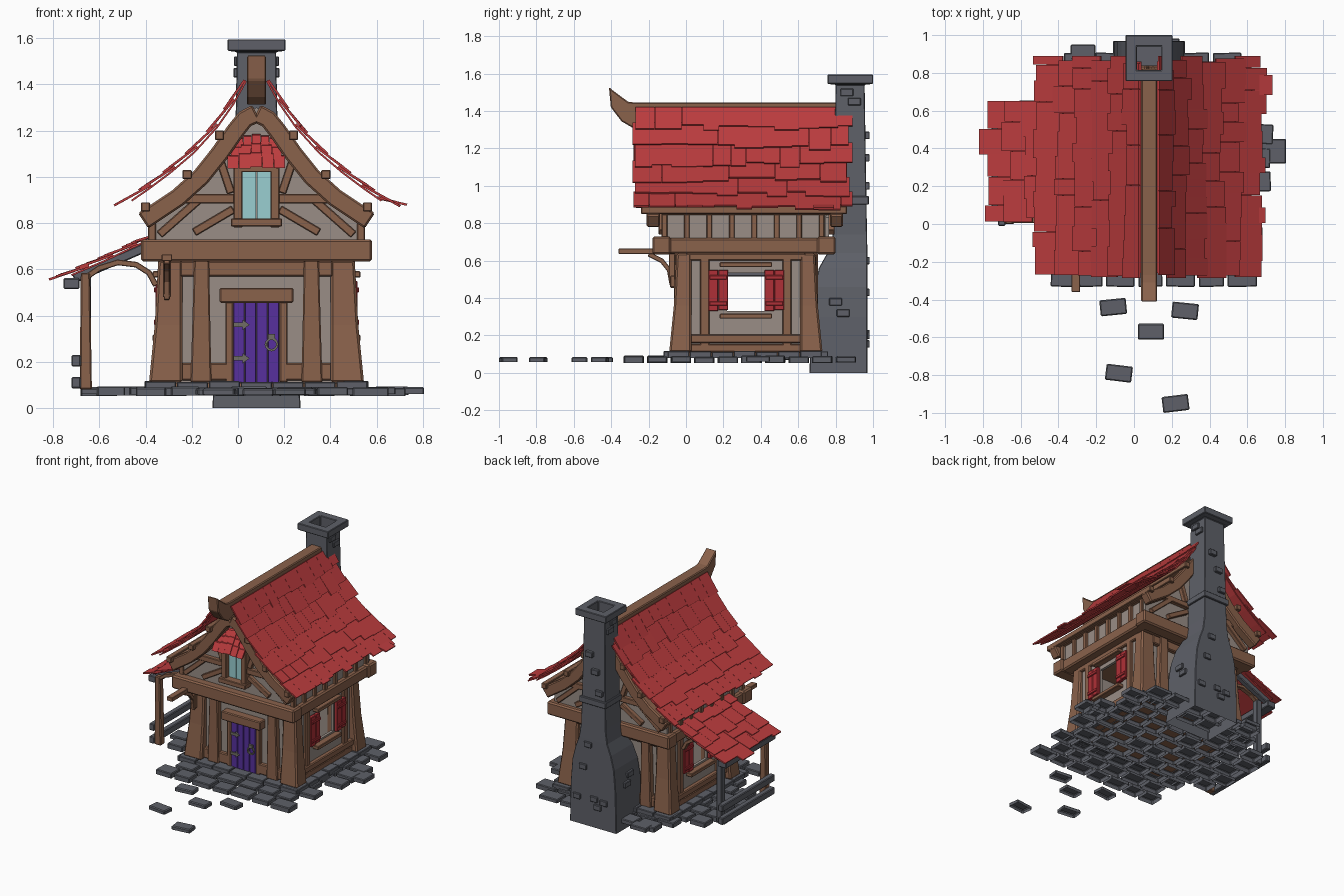
import bpy, bmesh, math, random
from mathutils import Vector

if "Cube" in bpy.data.objects:
    bpy.data.objects.remove(bpy.data.objects["Cube"])
random.seed(4)
U = random.uniform
C = 0.08   # house centre line in x
YC = 0.32  # house centre line in y

def mat(name, r, g, b):
    m = bpy.data.materials.new(name)
    m.diffuse_color = (r, g, b, 1)
    m.use_nodes = True
    m.node_tree.nodes["Principled BSDF"].inputs["Base Color"].default_value = m.diffuse_color
    return m
STONE = mat("stone grey", .112, .118, .139)
WOOD = mat("timber brown", .255, .122, .071)
PLASTER = mat("plaster", .32, .27, .24)
ROOF = mat("roof red", .50, .045, .048)
SHUT = mat("shutter crimson", .43, .03, .038)
DOOR = mat("door purple", .095, .03, .34)
GLASS = mat("glass teal", .32, .62, .64)
IRON = mat("iron", .16, .15, .13)

parts = []
def new(name, m, bevel=.006):
    bm = bmesh.new()
    parts.append((name, m, bevel, bm))
    return bm

def loft(bm, secs, cap0=True, cap1=True):
    rings = [[bm.verts.new(p) for p in s] for s in secs]
    n = len(rings[0])
    for a, b in zip(rings, rings[1:]):
        for i in range(n):
            j = (i + 1) % n
            bm.faces.new((a[i], a[j], b[j], b[i]))
    if cap0: bm.faces.new(rings[0])
    if cap1: bm.faces.new(rings[-1])

def rect(x0, x1, y0, y1, z):
    return [(x0, y0, z), (x1, y0, z), (x1, y1, z), (x0, y1, z)]
def box(bm, x0, x1, y0, y1, z0, z1):
    loft(bm, [rect(x0, x1, y0, y1, z0), rect(x0, x1, y0, y1, z1)])
def sbox(bm, d0, d1, y0, y1, z0, z1):  # same box on both sides of the house
    for s in (-1, 1):
        box(bm, *sorted((C + s*d0, C + s*d1)), y0, y1, z0, z1)
def slab(bm, x, y, z0, z1, w, d, ang=0):  # paving stone, open underneath
    c, s = math.cos(ang), math.sin(ang)
    sec = lambda z: [(x + c*a*w/2 - s*b*d/2, y + s*a*w/2 + c*b*d/2, z)
                     for a, b in ((-1, -1), (1, -1), (1, 1), (-1, 1))]
    loft(bm, [sec(z0), sec(z1)], cap0=False)
def ribbon(bm, pts, w, lo, hi, axis='y'):  # band of width w along a path
    P = [Vector(p) for p in pts]
    secs = []
    for i, p in enumerate(P):
        t = (P[min(i+1, len(P)-1)] - P[max(i-1, 0)]).normalized()
        n = Vector((-t.y, t.x)) * w / 2
        a, b = p + n, p - n
        q = [(a, lo), (a, hi), (b, hi), (b, lo)]
        secs.append([(v.x, k, v.y) if axis == 'y' else (k, v.x, v.y) for v, k in q])
    loft(bm, secs)
def side(path, s):
    return [(C + s*d, z) for d, z in path]

def at(path, t):
    P = [Vector(p) for p in path]
    for i, (a, b) in enumerate(zip(P, P[1:])):
        l = (b - a).length
        if t <= l or i == len(P) - 2:
            return a + (b - a) * t / l
        t -= l
def shingles(bm, path, rows, y0, y1, s, jag=.025):
    L = sum((Vector(b) - Vector(a)).length for a, b in zip(path, path[1:]))
    for r in range(rows):
        y = y0 + U(-.012, .012)
        while y < y1 - .03:
            w = min(U(.08, .16), y1 + .01 - y)
            p = at(path, max(0, L*r/rows - .035))
            q = at(path, L*(r+1)/rows + U(-jag, jag))
            t = (q - p).normalized()
            n = Vector((-t.y, t.x))
            secs = []
            for v, off in ((p, .002), (q, .015)):
                a, b = v + n*off, v + n*(off + .01)
                secs.append([(C + s*k.x, yy, k.y) for k, yy in
                             ((a, y), (a, y + w), (b, y + w), (b, y))])
            loft(bm, secs)
            y += w + .001

# paving, stepping stones, foundation
bm = new("paving_stones", STONE, .005)
for r in range(10):
    y = -.28 + r*.126
    x0 = -.68 if .0 < y < .62 else -.44
    x0 += .07*(r % 2)
    x1 = .66 if .15 < y < .6 else .54
    while x0 < x1:
        w = U(.12, .16)
        slab(bm, x0 + w/2, y, U(.052, .06), U(.085, .093), w, .105, U(-.04, .04))
        x0 += w + .02
slab(bm, .74, .385, .06, .09, .13, .13)
slab(bm, -.27, .91, .06, .09, .13, .08)
bm = new("stepping_stones", STONE)
for x, y, a in ((-.11, -.44, .1), (.27, -.46, -.1), (.09, -.57, 0), (-.08, -.79, -.12), (.22, -.95, .12)):
    slab(bm, x, y, .058, .085, .14, .085, a)
bm = new("foundation", STONE, .004)
for i in range(7):
    x = C - .415 + i*.138
    for y in (-.07, .71):
        slab(bm, x, y, .08, .114 + U(-.004, .004), .134, .10)
    for x in (C - .43, C + .43):
        slab(bm, x, -.04 + i*.118, .08, .114 + U(-.004, .004), .11, .115)
box(new("floor", WOOD, 0), C - .42, C + .42, -.05, .69, .088, .108)

# ground floor walls with side openings
bm = new("ground_walls", PLASTER, 0)
box(bm, C - .40, C + .40, -.025, -.005, .1, .66)
box(bm, C - .40, C + .40, .645, .665, .1, .66)
for y0, y1, z0, z1 in ((-.02, .22, .1, .66), (.42, .66, .1, .66), (.22, .42, .1, .33), (.22, .42, .535, .66)):
    sbox(bm, .385, .405, y0, y1, z0, z1)

# tapered corner posts
bm = new("corner_posts", WOOD, .01)
for s in (-1, 1):
    for k in (-1, 1):
        sec = lambda d, e, z: rect(*sorted((C + s*.32, C + s*d)), *sorted((YC + k*.29, YC + k*e)), z)
        loft(bm, [sec(.465, .41, .11), sec(.44, .385, .36), sec(.425, .37, .64)])

# ground floor timbers
bm = new("ground_timbers", WOOD)
for y0, y1 in ((-.055, -.01), (.65, .695)):
    for s in (-1, 1):
        sec = lambda a, b, z: rect(*sorted((C + s*a, C + s*b)), y0 - .01, y1 + .01, z)
        loft(bm, [sec(.195, .285, .11), sec(.205, .27, .64)])
    box(bm, C - .33, C + .33, y0, y1, .57, .635)
    sbox(bm, .1, .33, y0, y1, .12, .195)
sbox(bm, .385, .425, 0, .64, .11, .155)
sbox(bm, .385, .435, 0, .64, .16, .205)
sbox(bm, .385, .425, 0, .64, .60, .64)
for y in (.10, .54):
    sbox(bm, .385, .425, y - .025, y + .025, .12, .64)
bm = new("side_window_frames", WOOD, .004)
for z in (.29, .565):
    sbox(bm, .38, .45, .18, .46, z, z + .027)
bm = new("shutters", SHUT, .003)
for y in (.12, .42):
    for i in range(2):
        sbox(bm, .41, .436, y + i*.053, y + i*.053 + .052, .33 + .006*(i % 2), .55)
    for z in (.36, .50):
        sbox(bm, .43, .444, y + .005, y + .1, z, z + .022)

# front door
bm = new("door", DOOR, .003)
for i in range(4):
    box(bm, -.02 + i*.05, .028 + i*.05, -.05, .0, .11, .46)
bm = new("door_frame", WOOD)
box(bm, -.08, .24, -.085, -.01, .455, .52)
for x in (-.055, .18):
    box(bm, x, x + .035, -.055, -.01, .11, .46)
bm = new("door_ironwork", IRON, 0)
for z in (.215, .36):
    box(bm, -.02, .025, -.058, -.049, z - .01, z + .01)
    loft(bm, [[(.02, y, z - .022), (.05, y, z), (.02, y, z + .022)] for y in (-.06, -.049)])
ring = []
for i in range(13):
    a = i*math.tau/12
    ring.append([(.145 + r*math.cos(a), y, .275 + r*math.sin(a))
                 for r, y in ((.02, -.062), (.03, -.062), (.03, -.05), (.02, -.05))])
loft(bm, ring, False, False)
box(bm, .13, .16, -.066, -.049, .295, .32)

# jetty beams and ceiling
bm = new("jetty_beams", WOOD, .01)
for y, e in ((-.18, -.08), (.70, .80)):
    box(bm, C - .50, C + .50, y, e, .633, .73)
sbox(bm, .41, .485, -.15, .79, .637, .72)
box(new("ceiling", WOOD, 0), C - .45, C + .45, -.12, .76, .64, .665)

# upper floor walls
gable = [(.46, .70), (.46, .83), (.3, .97), (.16, 1.13), (.07, 1.25), (0, 1.30)]
outline = side(gable, 1) + side(gable[:-1][::-1], -1)
bm = new("gable_walls", PLASTER, 0)
for y in (-.12, .745):
    loft(bm, [[(x, k, z) for x, z in outline] for k in (y, y + .02)])
bm = new("upper_side_walls", PLASTER, 0)
sbox(bm, .435, .45, -.11, .75, .70, .88)

# upper floor timbers
bm = new("upper_timbers", WOOD, .004)
for i in range(8):
    sbox(bm, .435, .47, -.13 + i*.12, -.10 + i*.12, .71, .87)
sbox(bm, .43, .475, -.13, .77, .845, .88)
for y0, y1 in ((-.15, -.11), (.755, .795)):
    for s in (-1, 1):
        box(bm, *sorted((C + s*.09, C + s*.36)), y0, y1, .885, .925)
        for a, b in (((.11, .93), (.16, 1.08)), ((.1, .86), (.27, .76)), ((.25, .90), (.42, .75))):
            ribbon(bm, side((a, b), s), .035, y0 + .003, y1)
bm = new("bargeboards", WOOD, .008)
barge = [(0, 1.275), (.05, 1.25), (.09, 1.20), (.16, 1.10), (.24, 1.00), (.34, .91), (.49, .81)]
for y in (-.21, .77):
    for s in (-1, 1):
        ribbon(bm, side(barge, s), .08, y, y + .07)
bm = new("purlins", WOOD, .004)
for d, z in ((.16, 1.18), (.30, 1.01), (.48, .87)):
    sbox(bm, d - .02, d + .02, -.24, .86, z - .02, z + .02)

# gable window and its shingled hood
bm = new("gable_window_frame", WOOD, .004)
sbox(bm, .06, .10, -.17, -.11, .78, 1.04)
box(bm, C - .11, C + .11, -.19, -.11, .785, .82)
box(bm, C - .09, C + .09, -.17, -.11, 1.02, 1.06)
bm = new("gable_window_glass", GLASS, 0)
sbox(bm, .002, .06, -.135, -.126, .82, 1.02)
bm = new("window_hood", ROOF, 0)
for r in range(3):
    half, y, z = .095 + r*.015, -.15 - r*.03, 1.18 - r*.038
    for j in range(5):
        w = 2*half/5
        x = C - half + j*w
        drop = .006*abs(j - 2)**1.3
        e = U(.05, .062)
        loft(bm, [[(x, yy, zz - drop), (x + w - .002, yy, zz - drop),
                   (x + w - .002, yy + .02, zz - drop + .005), (x, yy + .02, zz - drop + .005)]
                  for yy, zz in ((y, z), (y - .035, z - e))])
box(bm, C - .08, C + .08, -.16, -.11, 1.05, 1.15)

# main roof
slope = [(.045, 1.415), (.10, 1.315), (.17, 1.215), (.27, 1.105), (.37, 1.02), (.47, .945), (.54, .897), (.59, .868)]
bm = new("roof_shingles", ROOF, 0)
under = new("roof_underlay", ROOF, 0)
for s in (-1, 1):
    shingles(bm, slope, 6, -.28, .88, s)
    ribbon(under, side(slope[:-1], s), .008, -.26, .86)
shingles(bm, [(.54, .897), (.64, .862)], 1, .68, .78, 1)
shingles(bm, [(.52, .905), (.61, .868)], 1, .0, .10, 1)

# ridge beam with upturned end
bm = new("ridge_beam", WOOD, .006)
prof = [(-.285, 1.31), (-.345, 1.345), (-.402, 1.42), (-.412, 1.528), (-.388, 1.508), (-.31, 1.45), (-.27, 1.445), (.82, 1.445), (.82, 1.34), (-.2, 1.34)]
loft(bm, [[(x, y, z) for y, z in prof] for x in (C - .042, C + .042)])

# hollow chimney
bm = new("chimney", STONE, .004)
secs = [(0, .19, .66, .97), (.3, .183, .67, .97), (.46, .17, .69, .97), (.56, .145, .71, .97), (.64, .115, .755, .97),
        (.74, .1, .785, .968), (.9, .097, .79, .965), (1.54, .085, .80, .955), (1.545, .125, .757, 1.0),
        (1.595, .125, .757, 1.0), (1.595, .065, .815, .94), (1.2, .065, .815, .94)]
loft(bm, [rect(C - h, C + h, a, b, z) for z, h, a, b in secs], False, False)
bm = new("chimney_bricks", STONE, .004)
for x, z in ((-.01, .2), (.04, .155), (.07, .21), (.16, .43), (.21, .2), (.12, .6), (.03, 1.0), (.11, 1.27), (.06, 1.15)):
    box(bm, x - .03, x + .03, .94, .982, z - .02, z + .02)
for h, y, z in ((.18, .80, .38), (.185, .84, .32), (.086, .86, 1.5), (.088, .9, 1.45)):
    sbox(bm, h - .02, h + .012, y - .035, y + .035, z - .02, z + .02)
box(bm, C - .108, C + .108, .78, .978, .90, .945)

# lean-to porch on the left
bm = new("porch_shingles", ROOF, 0)
lean = [(.44, .74), (.66, .635), (.86, .55)]
shingles(bm, lean, 4, .02, .64, -1, .035)
ribbon(new("porch_underlay", ROOF, 0), side(lean[:2] + [(.8, .575)], -1), .008, .04, .62)
bm = new("porch_stone_frame", STONE, .005)
box(bm, -.755, -.685, .03, .61, .515, .562)
for y in (.05, .56):
    ribbon(bm, [(-.71, .56), (-.40, .695)], .04, y, y + .04)
box(bm, -.68, -.635, .51, .555, .07, .575)
for z in (.085, .18):
    box(bm, -.72, -.68, -.01, .6, z, z + .05)
bm = new("porch_post", WOOD)
loft(bm, [rect(-.685, -.632, .0, .05, .08), rect(-.68, -.64, .0, .045, .585)])
bm = new("porch_brace", WOOD, .003)
arc = [(-.65, .57), (-.60, .605), (-.52, .63), (-.44, .62), (-.385, .585), (-.355, .53)]
for y in (.005, .515):
    ribbon(bm, arc, .025, y, y + .035)

# hanging bracket on the front
bm = new("front_bracket", WOOD, .003)
box(bm, -.33, -.285, -.36, -.05, .635, .665)
box(bm, -.325, -.29, -.09, -.06, .48, .64)
ribbon(bm, [(-.075, .47), (-.09, .55), (-.13, .60), (-.20, .635)], .025, -.32, -.295, 'x')

# turn every part into an object
for name, m, bevel, bm in parts:
    bmesh.ops.recalc_face_normals(bm, faces=bm.faces[:])
    me = bpy.data.meshes.new(name)
    bm.to_mesh(me)
    bm.free()
    me.materials.append(m)
    ob = bpy.data.objects.new(name, me)
    bpy.context.collection.objects.link(ob)
    if bevel:
        mod = ob.modifiers.new("edge", 'BEVEL')
        mod.width, mod.segments, mod.limit_method = bevel, 1, 'ANGLE'
